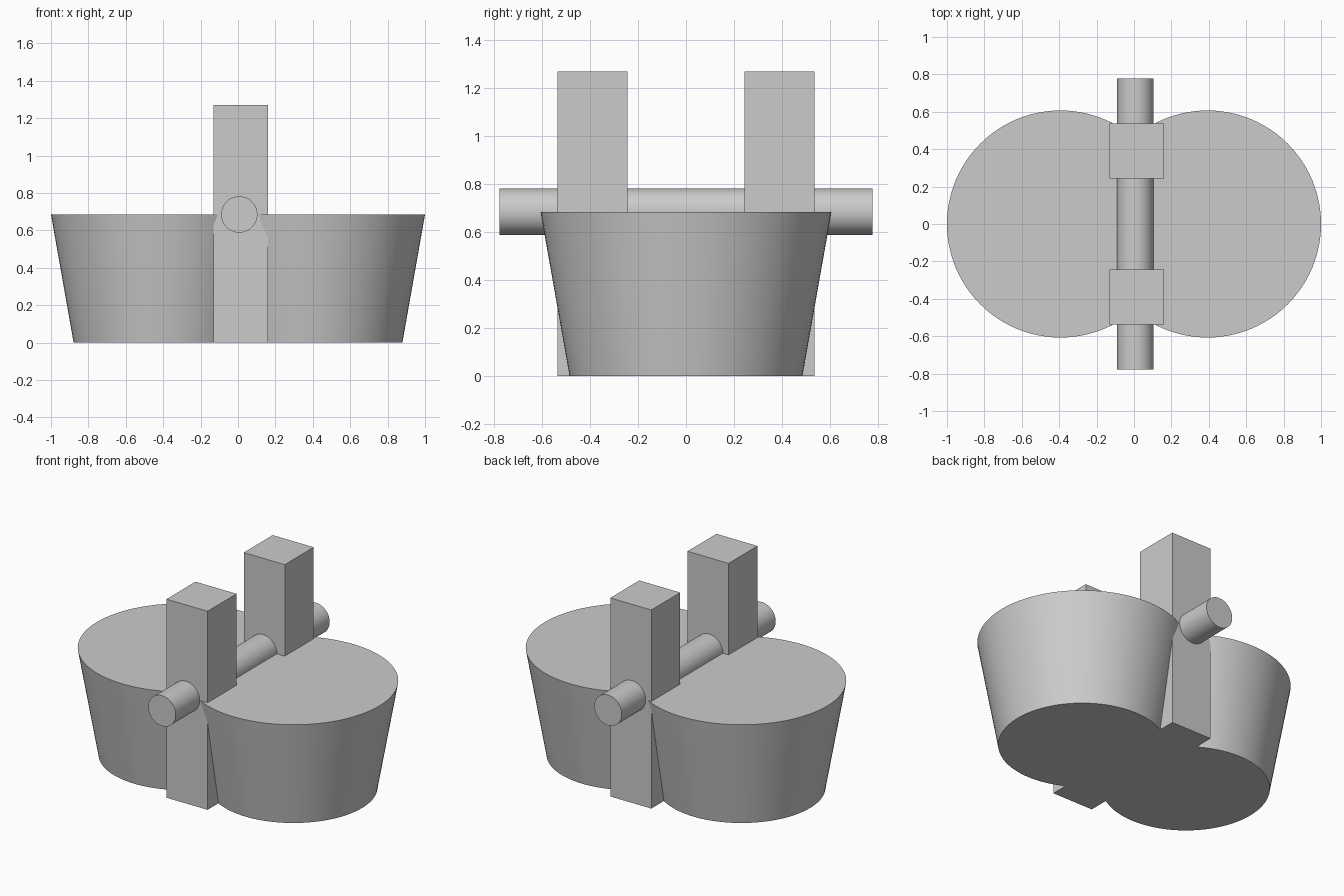
import bpy
import bmesh
from math import radians, pi
from mathutils import Matrix, Vector

cube = bpy.data.objects.get("Cube")
if cube:
    bpy.data.objects.remove(cube, do_unlink=True)

# One plain grey for everything
grey = bpy.data.materials.new("plain_grey")
grey.use_nodes = True
colour = (0.6, 0.6, 0.6, 1)
grey.diffuse_color = colour
grey.node_tree.nodes["Principled BSDF"].inputs["Base Color"].default_value = colour


def finish(name, bm, smooth=False):
    mesh = bpy.data.meshes.new(name)
    bm.to_mesh(mesh)
    bm.free()
    mesh.materials.append(grey)
    obj = bpy.data.objects.new(name, mesh)
    bpy.context.collection.objects.link(obj)
    if smooth:
        bpy.ops.object.select_all(action="DESELECT")
        obj.select_set(True)
        bpy.context.view_layer.objects.active = obj
        bpy.ops.object.shade_smooth_by_angle(angle=radians(30))
    return obj


def cone(name, centre, r_bottom, r_top, length, tilt=0.0):
    bm = bmesh.new()
    place = Matrix.Translation(centre) @ Matrix.Rotation(tilt, 4, "X")
    bmesh.ops.create_cone(bm, cap_ends=True, segments=96, radius1=r_bottom,
                          radius2=r_top, depth=length, matrix=place)
    return finish(name, bm, smooth=True)


def box(name, low, high):
    low, high = Vector(low), Vector(high)
    bm = bmesh.new()
    place = Matrix.Translation((low + high) / 2) @ Matrix.Diagonal((*(high - low), 1))
    bmesh.ops.create_cube(bm, size=1, matrix=place)
    return finish(name, bm)


# Two overlapping tapered drums
drum_height = 0.685
for name, side in (("left_drum", 1), ("right_drum", -1)):
    cone(name, (side * 0.393, 0, drum_height / 2), 0.486, 0.607, drum_height)

# Square posts standing in the seam between the drums
for name, y in (("front_post", -0.39), ("back_post", 0.39)):
    box(name, (-0.13, y - 0.146, 0), (0.16, y + 0.146, 1.27))

# Round bar running front to back through the posts
cone("cross_bar", (0.007, 0, drum_height), 0.097, 0.097, 1.556, tilt=pi / 2)
